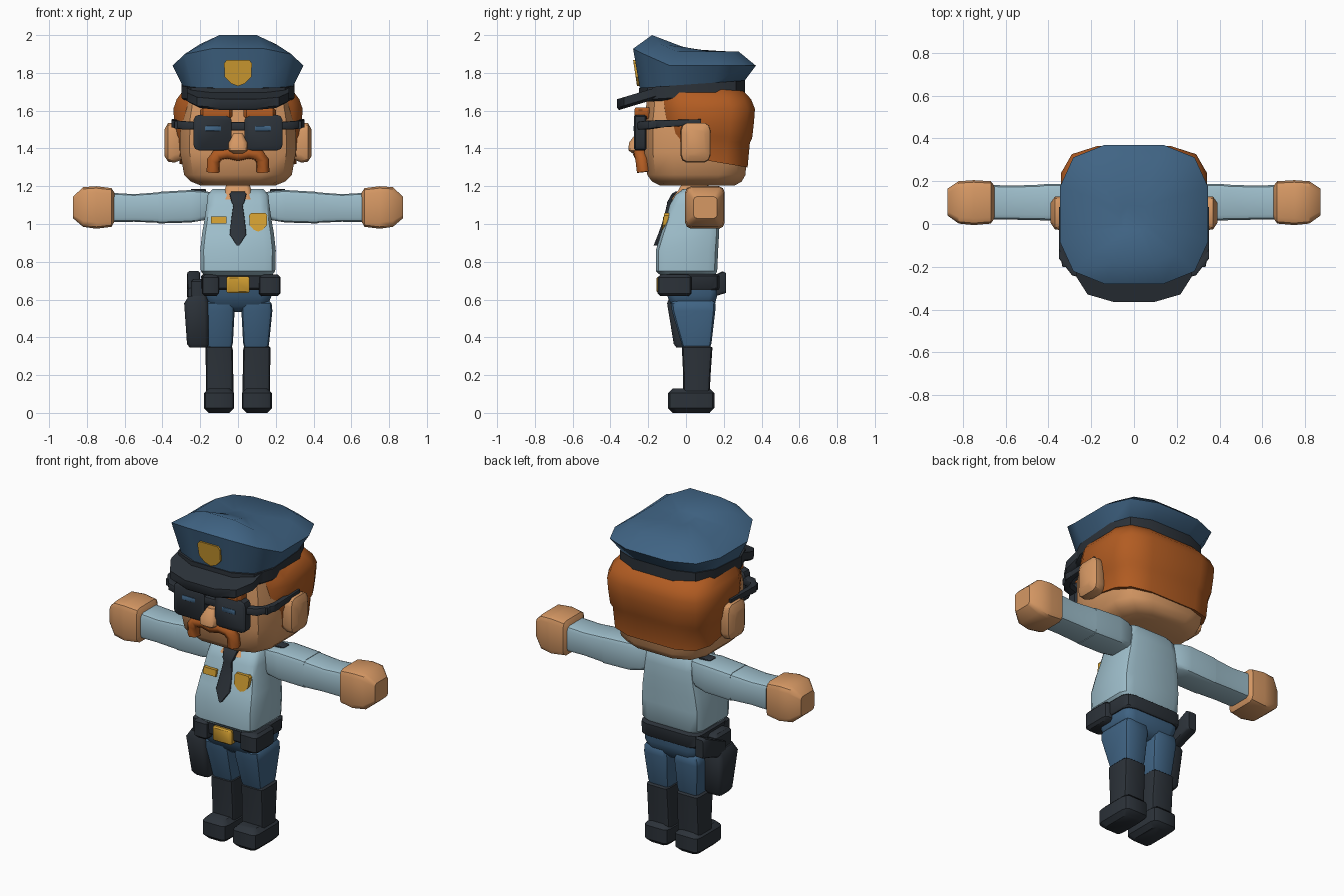
import bpy, bmesh


def material(name, rgb):
    m = bpy.data.materials.new(name)
    m.diffuse_color = (*rgb, 1)
    return m


BLUE = material("uniform blue", (0.051, 0.127, 0.231))
SHIRT = material("shirt pale blue", (0.342, 0.515, 0.597))
SKIN = material("skin tan", (0.672, 0.314, 0.127))
HAIR = material("hair orange", (0.445, 0.107, 0.016))
DARK = material("leather dark", (0.025, 0.032, 0.041))
GOLD = material("metal gold", (0.658, 0.352, 0.032))


def finish(name, bm, mat, angle=0.7):
    bmesh.ops.recalc_face_normals(bm, faces=bm.faces)
    me = bpy.data.meshes.new(name)
    bm.to_mesh(me)
    bm.free()
    me.materials.append(mat)
    me.shade_smooth()
    me.set_sharp_from_angle(angle=angle)
    ob = bpy.data.objects.new(name, me)
    bpy.context.scene.collection.objects.link(ob)
    return ob


def loft(name, mat, axis, rings, c=0.3, s=1, angle=0.7):
    """Skin rounded rectangles (t, a0, a1, b0, b1); t may be a function of a, b."""
    k = 0.3 * c
    corner = [(1, 1 - c), (1 - k, 1 - k), (1 - c, 1)]
    shape = (corner + [(-u, v) for u, v in corner[::-1]]
             + [(-u, -v) for u, v in corner] + [(u, -v) for u, v in corner[::-1]])
    bm = bmesh.new()
    loops = []
    for t, a0, a1, b0, b1 in rings:
        loop = []
        for u, v in shape:
            a = (a0 + a1) / 2 + u * (a1 - a0) / 2
            b = (b0 + b1) / 2 + v * (b1 - b0) / 2
            h = t(a, b) if callable(t) else t
            x, y, z = {"x": (h, a, b), "y": (a, h, b), "z": (a, b, h)}[axis]
            loop.append(bm.verts.new((x * s, y, z)))
        loops.append(loop)
    n = len(shape)
    for lo, hi in zip(loops, loops[1:]):
        for i in range(n):
            j = (i + 1) % n
            bm.faces.new((lo[i], lo[j], hi[j], hi[i]))
    bm.faces.new(loops[0])
    bm.faces.new(loops[-1])
    return finish(name, bm, mat, angle)


def zloft(name, mat, rings, **kw):
    """Left-right symmetric loft from (z, half_width, y0, y1)."""
    return loft(name, mat, "z", [(z, -w, w, y0, y1) for z, w, y0, y1 in rings], **kw)


def rbox(name, mat, x, y, z, e=0.015, c=0.3, s=1, axis="z"):
    """Box with rounded corners and softened ends along one axis."""
    t, a, b = {"x": (x, y, z), "y": (y, x, z), "z": (z, x, y)}[axis]
    full = (a[0], a[1], b[0], b[1])
    small = (a[0] + e, a[1] - e, b[0] + e, b[1] - e)
    return loft(name, mat, axis, [(t[0], *small), (t[0] + e, *full),
                                  (t[1] - e, *full), (t[1], *small)], c, s)


def plate(name, mat, pts, y, depth, lean=0.0):
    """Extrude an x-z outline along y, optionally leaning with height."""
    bm = bmesh.new()
    z0 = pts[0][1]
    front = [bm.verts.new((x, y + lean * (z - z0), z)) for x, z in pts]
    back = [bm.verts.new(v.co + type(v.co)((0, depth, 0))) for v in front]
    bm.faces.new(front)
    bm.faces.new(back)
    for i in range(len(pts)):
        j = (i + 1) % len(pts)
        bm.faces.new((front[i], front[j], back[j], back[i]))
    return finish(name, bm, mat, 0.3)


def shield(cx, z0, z1, w):
    h = z1 - z0
    half = [(0.8 * w, z1), (w, z1 - 0.12 * h), (0.95 * w, z0 + 0.35 * h), (0.5 * w, z0 + 0.1 * h)]
    return [(cx + x, z) for x, z in half] + [(cx, z0)] + [(cx - x, z) for x, z in half[::-1]]


# Legs, boots and arms
for s, side in ((1, "left"), (-1, "right")):
    rbox(side + "_shoe", DARK, (0.02, 0.18), (-0.095, 0.15), (0, 0.13), e=0.025, s=s)
    loft(side + "_boot", DARK, "z", [(0.09, 0.025, 0.17, -0.015, 0.125),
                                     (0.2, 0.025, 0.17, -0.015, 0.13),
                                     (0.345, 0.028, 0.172, -0.022, 0.14),
                                     (0.357, 0.04, 0.16, -0.01, 0.125)], s=s)
    loft(side + "_trouser_leg", BLUE, "z", [(0.34, 0.035, 0.16, -0.015, 0.125),
                                            (0.37, 0.027, 0.165, -0.025, 0.135),
                                            (0.54, 0.018, 0.182, -0.075, 0.155),
                                            (0.58, 0.022, 0.178, -0.08, 0.155),
                                            (0.6, 0.04, 0.16, -0.06, 0.14)], s=s)
    loft(side + "_upper_sleeve", SHIRT, "x", [(0.13, 0.04, 0.15, 1.05, 1.165),
                                              (0.18, 0.015, 0.175, 1.02, 1.175),
                                              (0.25, 0.012, 0.188, 1.008, 1.18),
                                              (0.42, 0.017, 0.187, 1.003, 1.17)], s=s)
    loft(side + "_forearm", SHIRT, "x", [(0.415, 0.017, 0.185, 1.006, 1.168),
                                         (0.55, 0.02, 0.18, 1.012, 1.158),
                                         (0.67, 0.022, 0.182, 1.01, 1.165)], s=s)
    loft(side + "_hand", SKIN, "x", [(0.65, 0.03, 0.175, 1.02, 1.16),
                                     (0.67, 0.002, 0.2, 0.985, 1.19),
                                     (0.75, -0.005, 0.205, 0.975, 1.2),
                                     (0.82, 0.002, 0.2, 0.985, 1.195),
                                     (0.873, 0.04, 0.165, 1.03, 1.145)], s=s)
    rbox(side + "_shoulder_strap", DARK, (0.17, 0.25), (0.07, 0.13), (1.17, 1.186), e=0.003, s=s)

# Hips, torso and belt
zloft("hips", BLUE, [(0.535, 0.11, -0.04, 0.12), (0.565, 0.155, -0.075, 0.15),
                     (0.62, 0.178, -0.1, 0.165), (0.68, 0.18, -0.115, 0.165)])
zloft("shirt", SHIRT, [(0.72, 0.17, -0.125, 0.15), (0.75, 0.197, -0.16, 0.165),
                       (0.86, 0.2, -0.16, 0.17), (0.95, 0.19, -0.132, 0.175),
                       (1.02, 0.178, -0.107, 0.178), (1.1, 0.166, -0.087, 0.178),
                       (1.155, 0.16, -0.055, 0.17), (1.185, 0.135, -0.015, 0.15)])
zloft("neck", SKIN, [(1.13, 0.075, -0.078, 0.12), (1.18, 0.07, -0.04, 0.12),
                     (1.215, 0.06, -0.02, 0.12)])
zloft("belt", DARK, [(0.65, 0.185, -0.12, 0.17), (0.66, 0.193, -0.13, 0.178),
                     (0.725, 0.195, -0.135, 0.178), (0.735, 0.185, -0.125, 0.165)])
rbox("buckle", GOLD, (-0.062, 0.062), (-0.155, -0.11), (0.635, 0.722), e=0.008, c=0.2, axis="y")
rbox("left_pouch", DARK, (0.11, 0.225), (-0.15, 0.03), (0.618, 0.732), e=0.015)
rbox("right_pouch", DARK, (-0.19, -0.1), (-0.15, -0.02), (0.618, 0.732), e=0.015)

# Holster and grip
loft("holster", DARK, "z", [(0.345, -0.255, -0.165, -0.05, 0.045),
                            (0.365, -0.27, -0.155, -0.065, 0.06),
                            (0.58, -0.285, -0.155, -0.1, 0.085),
                            (0.62, -0.26, -0.165, -0.085, 0.07)], c=0.35)
loft("holster_grip", DARK, "y", [(0, -0.265, -0.205, 0.56, 0.66), (0.13, -0.27, -0.2, 0.61, 0.72),
                                 (0.195, -0.27, -0.2, 0.63, 0.75), (0.212, -0.26, -0.21, 0.635, 0.74)])
rbox("holster_strap", DARK, (-0.25, -0.17), (-0.08, 0.07), (0.58, 0.71))

# Tie, badge and name plate
zloft("tie", DARK, [(0.885, 0.006, -0.172, -0.14), (0.945, 0.044, -0.148, -0.11),
                    (1.02, 0.036, -0.121, -0.09), (1.1, 0.025, -0.102, -0.07),
                    (1.115, 0.034, -0.1, -0.06), (1.16, 0.045, -0.075, -0.03),
                    (1.172, 0.035, -0.055, -0.03)], c=0.2)
plate("chest_badge", GOLD, shield(0.107, 0.96, 1.057, 0.048), -0.115, 0.04, 0.15)
plate("name_plate", GOLD, [(-0.143, 1.04), (-0.06, 1.04), (-0.06, 1.002), (-0.143, 1.002)],
      -0.12, 0.04, 0.15)

# Head and hair
zloft("head", SKIN, [(1.205, 0.2, -0.14, 0.26), (1.225, 0.25, -0.18, 0.295),
                     (1.26, 0.285, -0.205, 0.315), (1.38, 0.307, -0.22, 0.322),
                     (1.55, 0.305, -0.22, 0.33), (1.71, 0.275, -0.2, 0.29)], c=0.55)
zloft("hair", HAIR, [(lambda x, y: 1.355 - 0.17 * y, 0.309, -0.13, 0.326),
                     (lambda x, y: 1.45 - 0.06 * y, 0.318, -0.13, 0.338),
                     (lambda x, y: 1.475 - 0.06 * y, 0.33, -0.135, 0.35),
                     (1.54, 0.338, -0.14, 0.36), (1.61, 0.342, -0.145, 0.365),
                     (1.66, 0.325, -0.15, 0.345), (1.72, 0.28, -0.15, 0.29)], c=0.5, angle=0.9)

# Paired face parts
for s, side in ((1, "left"), (-1, "right")):
    loft(side + "_ear", SKIN, "x", [(0.29, -0.015, 0.11, 1.345, 1.51), (0.335, -0.03, 0.13, 1.325, 1.535),
                                    (0.37, -0.025, 0.128, 1.33, 1.535),
                                    (0.39, 0.005, 0.1, 1.36, 1.5)], s=s, c=0.4)
    rbox(side + "_eyebrow", HAIR, (0.03, 0.2), (-0.272, -0.19), (1.555, 1.618), e=0.015, s=s, axis="x")
    rbox(side + "_lens", DARK, (0.035, 0.235), (-0.275, -0.21), (1.39, 1.578), e=0.008, c=0.28, s=s, axis="y")
    rbox(side + "_lens_glint", BLUE, (0.09, 0.175), (-0.279, -0.272), (1.493, 1.518), e=0.001, c=0.2, s=s, axis="y")
    loft(side + "_glasses_hinge", DARK, "x", [(0.22, -0.26, -0.215, 1.5, 1.54),
                                              (0.29, -0.24, -0.19, 1.5, 1.545),
                                              (0.352, -0.16, -0.11, 1.512, 1.55)], s=s)
    loft(side + "_glasses_arm", DARK, "y", [(-0.2, 0.295, 0.335, 1.503, 1.545),
                                            (-0.12, 0.32, 0.352, 1.512, 1.55),
                                            (0.08, 0.325, 0.352, 1.525, 1.555)], s=s)
rbox("glasses_bridge", DARK, (-0.05, 0.05), (-0.265, -0.21), (1.495, 1.54), e=0.005, axis="x")
loft("nose", SKIN, "z", [(1.372, -0.03, 0.03, -0.28, -0.2), (1.39, -0.05, 0.05, -0.305, -0.2),
                         (1.43, -0.05, 0.05, -0.302, -0.2), (1.48, -0.025, 0.025, -0.265, -0.2)], c=0.5)

# Moustache swept along a drooping path
cu = bpy.data.curves.new("moustache", "CURVE")
cu.dimensions = "3D"
cu.bevel_depth, cu.bevel_resolution, cu.use_fill_caps = 0.036, 1, True
half = [(0.132, -0.225, 1.275), (0.13, -0.232, 1.335), (0.105, -0.238, 1.368), (0.055, -0.242, 1.378)]
path = half + [(0, -0.244, 1.365)] + [(-x, y, z) for x, y, z in half[::-1]]
sp = cu.splines.new("POLY")
sp.points.add(len(path) - 1)
for p, co in zip(sp.points, path):
    p.co = (*co, 1)
cu.materials.append(HAIR)
bpy.context.scene.collection.objects.link(bpy.data.objects.new("moustache", cu))

# Peaked cap: band, visor, crown and badge
zloft("cap_band", DARK, [(lambda x, y: 1.66 + 0.06 * y, 0.285, -0.235, 0.3),
                         (lambda x, y: 1.672 + 0.06 * y, 0.298, -0.25, 0.312),
                         (lambda x, y: 1.738 + 0.07 * y, 0.298, -0.25, 0.312)], c=0.55)
zloft("cap_visor", DARK, [(lambda x, y: 1.71 + 0.3 * y, 0.25, -0.355, 0),
                          (lambda x, y: 1.725 + 0.3 * y, 0.27, -0.365, 0),
                          (lambda x, y: 1.77 + 0.3 * y, 0.27, -0.365, 0)], c=0.65)
zloft("cap_crown", BLUE, [(lambda x, y: 1.73 + 0.07 * y, 0.29, -0.243, 0.305),
                          (lambda x, y: 1.838 + 0.5 * max(0, -y - 0.1), 0.346, -0.28, 0.37),
                          (lambda x, y: 1.912 + 0.088 * (max(0, -y) / 0.18) ** 3, 0.245, -0.18, 0.28),
                          (lambda x, y: 1.935 - 0.2 * y, 0.06, -0.03, 0.09)], c=0.6, angle=0.9)
plate("cap_badge", GOLD, shield(0, 1.73, 1.868, 0.074), -0.28, 0.03, -0.15)
